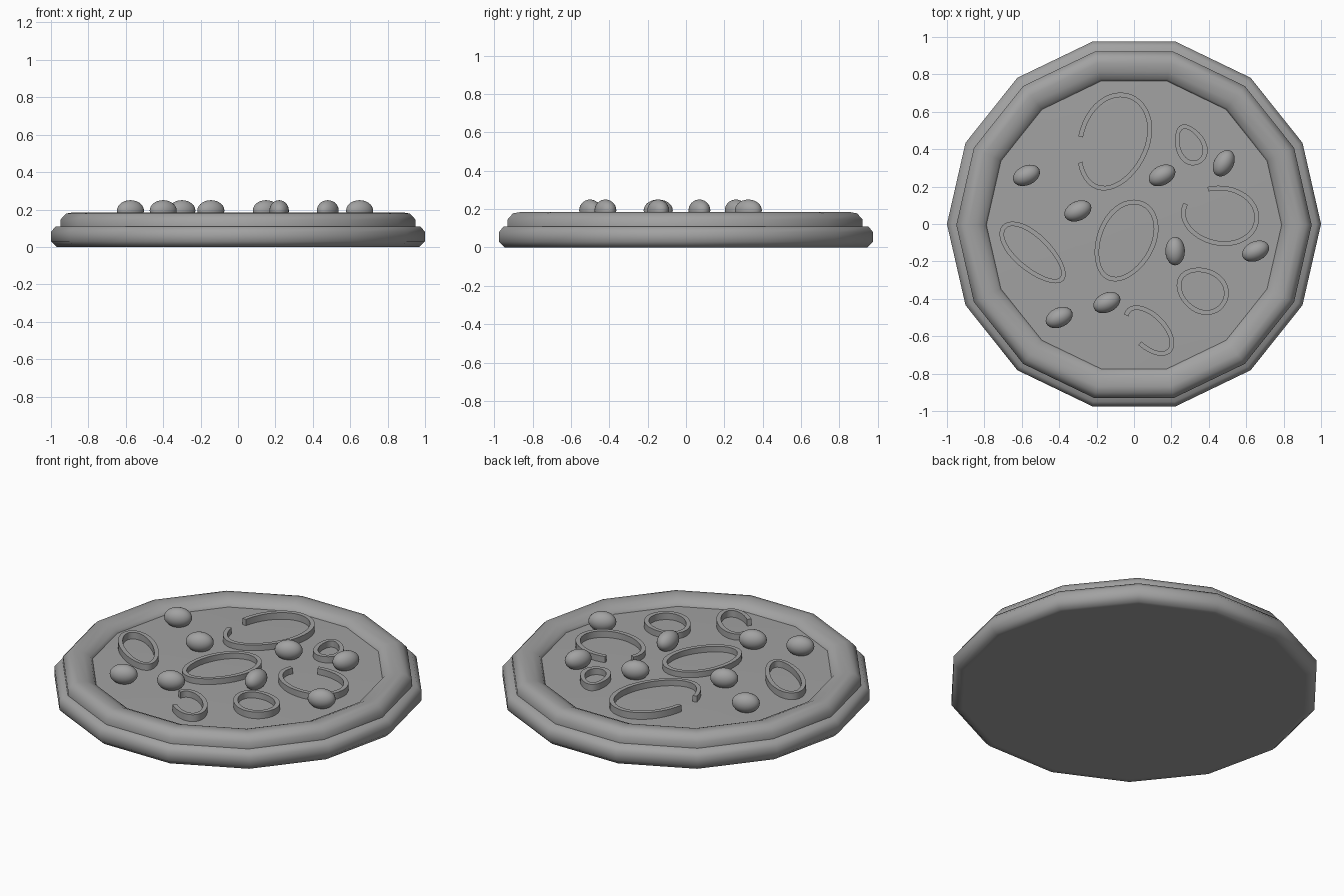
import bpy, bmesh
from math import cos, sin, pi, radians

cube = bpy.data.objects.get("Cube")
if cube:
    bpy.data.objects.remove(cube, do_unlink=True)

SIDES = 14
grey = bpy.data.materials.new("plain grey")
grey.use_nodes = True
grey.diffuse_color = (0.36, 0.36, 0.36, 1)
grey.node_tree.nodes["Principled BSDF"].inputs["Base Color"].default_value = grey.diffuse_color


def finish(name, bm, angle):
    """Turn a bmesh into a shaded, coloured object."""
    bmesh.ops.recalc_face_normals(bm, faces=bm.faces)
    mesh = bpy.data.meshes.new(name)
    bm.to_mesh(mesh)
    bm.free()
    mesh.materials.append(grey)
    obj = bpy.data.objects.new(name, mesh)
    bpy.context.collection.objects.link(obj)
    bpy.ops.object.select_all(action="DESELECT")
    obj.select_set(True)
    bpy.context.view_layer.objects.active = obj
    bpy.ops.object.shade_smooth_by_angle(angle=radians(angle))
    return obj


def loft(bm, sections, closed):
    """Join a row of closed cross-sections; cap the ends if it is open."""
    rows = [[bm.verts.new(p) for p in s] for s in sections]
    pairs = list(zip(rows, rows[1:]))
    if closed:
        pairs.append((rows[-1], rows[0]))
    for a, b in pairs:
        for i in range(len(a)):
            j = (i + 1) % len(a)
            bm.faces.new((a[i], a[j], b[j], b[i]))
    if not closed:
        bm.faces.new(rows[0])
        bm.faces.new(rows[-1])


def turned(name, profile, closed, y=0.0):
    """Sweep a radius/height profile around the many-sided plate."""
    bm = bmesh.new()
    turns = [2 * pi * k / SIDES for k in range(SIDES)]
    loft(bm, [[(r * cos(t), y + r * sin(t), z) for t in turns] for r, z in profile], closed)
    return finish(name, bm, 60)


# Dough base, raised crust and slightly domed filling
turned("dough_base", [(0.94, 0), (0.97, 0), (1, 0.03), (1, 0.08), (0.975, 0.11), (0.9, 0.11)], False)
turned("crust", [(0.95, 0.105), (0.95, 0.145), (0.92, 0.178), (0.885, 0.184),
                 (0.84, 0.178), (0.8, 0.16), (0.785, 0.135), (0.785, 0.105)], True, -0.005)
turned("filling", [(0.8, 0.11), (0.8, 0.142), (0.6, 0.146), (0.3, 0.15), (0.05, 0.152)], False, -0.005)


def sliced_ring(name, x, y, a, b, turn, egg=0.0, start=0, end=360):
    """Thin upright band along an egg-shaped loop, open if start and end differ from a full turn."""
    closed = end - start == 360
    steps = 40
    c, s = cos(radians(turn)), sin(radians(turn))
    sections = []
    for k in range(steps if closed else steps + 1):
        t = radians(start + (end - start) * k / steps)
        section = []
        for inset, z in ((0, 0.13), (0, 0.184), (0.025, 0.184), (0.025, 0.13)):
            u = (a - inset) * cos(t)
            v = (b - inset) * sin(t) * (1 + egg * cos(t))
            section.append((x + u * c - v * s, y + u * s + v * c, z))
        sections.append(section)
    bm = bmesh.new()
    loft(bm, sections, closed)
    finish(name, bm, 40)


# Ring slices
sliced_ring("ring_slice_back", -0.11, 0.44, 0.27, 0.19, 70, 0.08, -230, 98)
sliced_ring("ring_slice_back_small", 0.3, 0.425, 0.115, 0.08, 115, -0.2)
sliced_ring("ring_slice_left", 0.46, 0.045, 0.21, 0.16, -8, 0.05, -195, 115)
sliced_ring("ring_slice_middle", -0.045, -0.09, 0.23, 0.155, 65, 0.08)
sliced_ring("ring_slice_right", -0.54, -0.155, 0.22, 0.1, -42, -0.1)
sliced_ring("ring_slice_front_left", 0.365, -0.355, 0.145, 0.12, -30, 0.1)
sliced_ring("ring_slice_front", 0.08, -0.57, 0.165, 0.095, -45, 0, -85, 200)

# Rounded olives resting on the filling
olives = [(-0.575, 0.26, 25), (-0.3, 0.07, 25), (0.15, 0.26, 28), (0.48, 0.325, 60),
          (0.22, -0.145, 90), (0.65, -0.145, 25), (-0.145, -0.42, 25), (-0.4, -0.5, 25)]
for n, (x, y, turn) in enumerate(olives, 1):
    bm = bmesh.new()
    bmesh.ops.create_uvsphere(bm, u_segments=24, v_segments=14, radius=1)
    olive = finish(f"olive_{n}", bm, 60)
    olive.scale = (0.076, 0.052, 0.056)
    olive.rotation_euler.z = radians(turn)
    olive.location = (x, y, 0.194)
